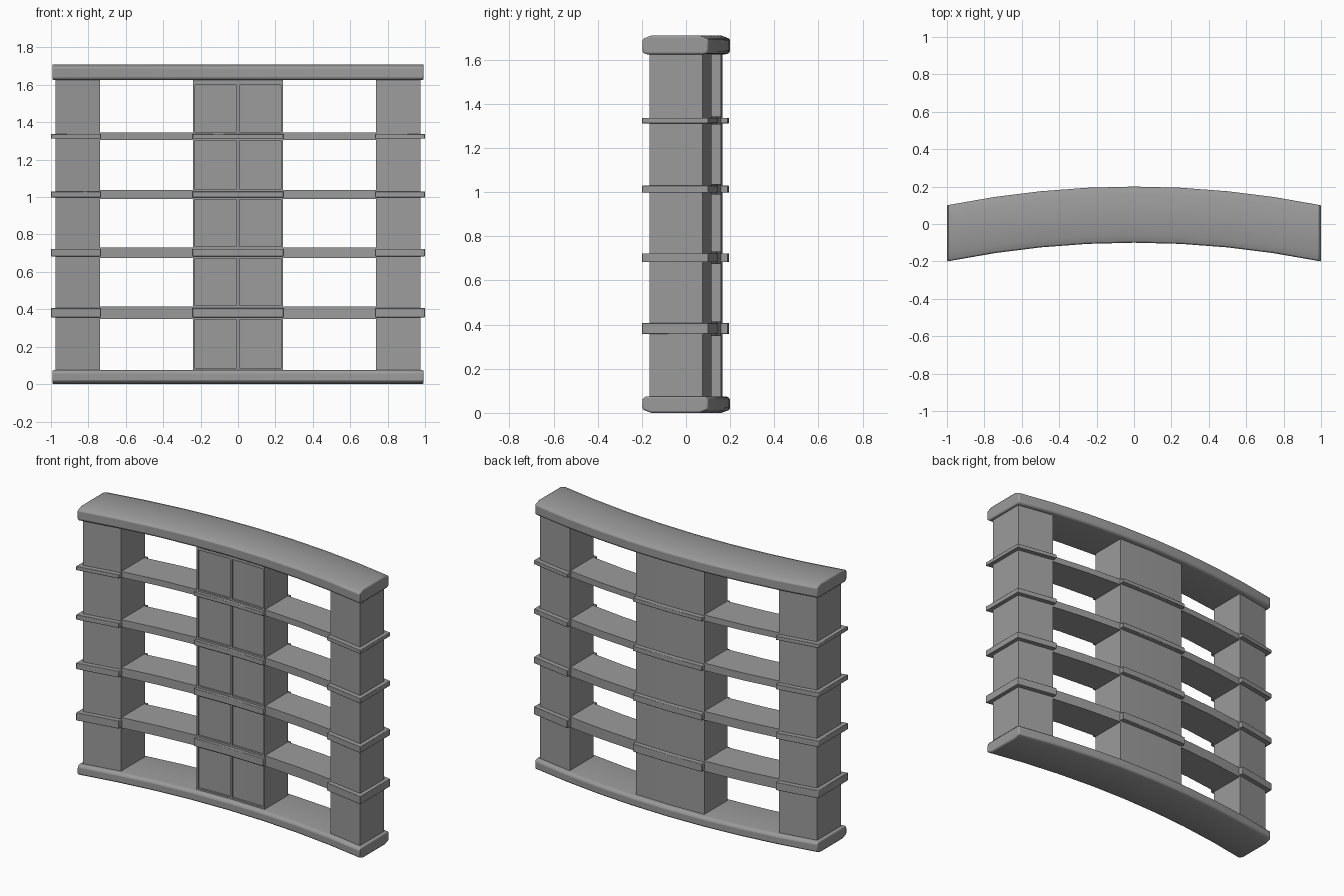
import bpy, bmesh

cube = bpy.data.objects.get("Cube")
if cube:
    bpy.data.objects.remove(cube, do_unlink=True)

grey = bpy.data.materials.new("mid_grey")
grey.use_nodes = True
colour = (0.33, 0.33, 0.33, 1)
grey.diffuse_color = colour
grey.node_tree.nodes["Principled BSDF"].inputs["Base Color"].default_value = colour


def bow(x):
    """Depth of the curved centre line at x."""
    return 0.05 - 0.1 * x * x


def sweep(name, x0, x1, profile, bevel=0.0):
    """Sweep a (y, z) profile along the bowed centre line."""
    xs = [x0] + [i / 4 for i in range(-4, 5) if x0 + 0.02 < i / 4 < x1 - 0.02] + [x1]
    bm = bmesh.new()
    rings = [[bm.verts.new((x, y + bow(x), z)) for y, z in profile] for x in xs]
    n = len(profile)
    for a, b in zip(rings, rings[1:]):
        for i in range(n):
            j = (i + 1) % n
            bm.faces.new((a[i], a[j], b[j], b[i]))
    bm.faces.new(rings[0])
    bm.faces.new(rings[-1])
    bmesh.ops.recalc_face_normals(bm, faces=bm.faces)
    mesh = bpy.data.meshes.new(name)
    bm.to_mesh(mesh)
    bm.free()
    mesh.materials.append(grey)
    obj = bpy.data.objects.new(name, mesh)
    bpy.context.collection.objects.link(obj)
    if bevel:
        mod = obj.modifiers.new("soft_edges", "BEVEL")
        mod.width = bevel
        mod.segments = 2
        mod.limit_method = "ANGLE"
    bpy.ops.object.select_all(action="DESELECT")
    obj.select_set(True)
    bpy.context.view_layer.objects.active = obj
    bpy.ops.object.shade_smooth_by_angle(angle=0.6)
    return obj


def bar(name, x0, x1, y0, y1, z0, z1, bevel=0.0):
    return sweep(name, x0, x1, [(y0, z0), (y1, z0), (y1, z1), (y0, z1)], bevel)


def slab(name, inner, outer):
    """Chamfered board; the outer face has the wider chamfer."""
    s = 1 if outer > inner else -1
    half = [(0.135, inner), (0.15, inner + s * 0.01),
            (0.15, outer - s * 0.015), (0.11, outer)]
    sweep(name, -0.993, 0.993, half + [(-y, z) for y, z in reversed(half)], 0.008)


# Top and bottom boards
slab("top_board", 1.625, 1.71)
slab("bottom_board", 0.075, 0.0)

# Posts and middle column
LOW, HIGH = 0.05, 1.65
bar("left_post", 0.737, 0.975, -0.12, 0.12, LOW, HIGH)
bar("right_post", -0.975, -0.737, -0.12, 0.12, LOW, HIGH)
bar("middle_column", -0.24, 0.24, -0.108, 0.115, LOW, HIGH)

# Raised rims on the front of the column
for name, x0, x1 in (("left", 0.23, 0.24), ("centre", -0.007, 0.007), ("right", -0.24, -0.23)):
    bar(name + "_column_rim", x0, x1, -0.12, -0.1, LOW, HIGH)
for name, z0, z1 in (("top", 1.6, 1.63), ("bottom", 0.07, 0.085)):
    bar(name + "_column_rim", -0.235, 0.235, -0.12, -0.1, z0, z1)

# Shelves grow thicker towards the floor, each with bands around the uprights
for i, (z, shelf, band) in enumerate(((0.382, 0.066, 0.05), (0.703, 0.056, 0.04),
                                      (1.014, 0.047, 0.032), (1.325, 0.038, 0.025))):
    tag = f"_{i + 1}"
    a, b = z - shelf / 2, z + shelf / 2
    c, d = z - band / 2, z + band / 2
    bar("left_shelf" + tag, 0.23, 0.745, -0.115, 0.115, a, b)
    bar("right_shelf" + tag, -0.745, -0.23, -0.115, 0.115, a, b)
    bar("column_shelf_rim" + tag, -0.238, 0.238, -0.12, -0.1, a - 0.004, b + 0.004)
    bar("column_band" + tag, -0.243, 0.243, -0.14, 0.145, c, d, 0.003)
    bar("left_band" + tag, 0.733, 1.0, -0.15, 0.15, c, d, 0.003)
    bar("right_band" + tag, -1.0, -0.733, -0.15, 0.15, c, d, 0.003)
